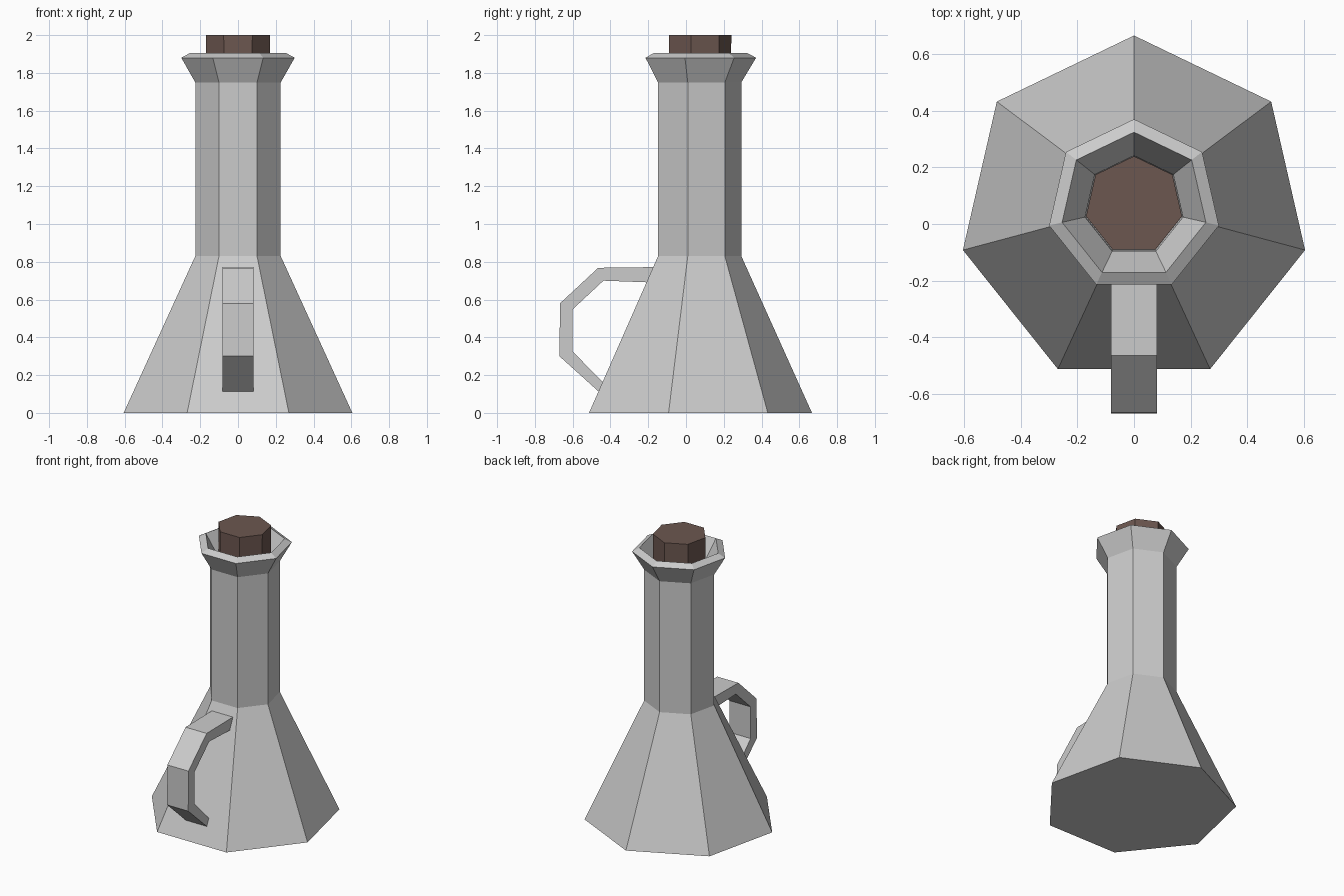
import bpy, bmesh
from math import sin, cos, pi

if "Cube" in bpy.data.objects:
    bpy.data.objects.remove(bpy.data.objects["Cube"])

SIDES = 7


def make_object(name, bm):
    bmesh.ops.recalc_face_normals(bm, faces=bm.faces)
    mesh = bpy.data.meshes.new(name)
    bm.to_mesh(mesh)
    bm.free()
    obj = bpy.data.objects.new(name, mesh)
    bpy.context.collection.objects.link(obj)
    return obj


def skin_rings(name, rings):
    """Bridge consecutive point rings and cap both ends."""
    bm = bmesh.new()
    loops = [[bm.verts.new(p) for p in ring] for ring in rings]
    n = len(loops[0])
    for a, b in zip(loops, loops[1:]):
        for i in range(n):
            j = (i + 1) % n
            bm.faces.new((a[i], a[j], b[j], b[i]))
    bm.faces.new(loops[0])
    bm.faces.new(loops[-1])
    return make_object(name, bm)


def heptagon(r, z, cy):
    """Seven-sided ring with one corner pointing to the back."""
    return [(r * sin(2 * pi * i / SIDES), cy + r * cos(2 * pi * i / SIDES), z)
            for i in range(SIDES)]


# Flask: flared base, straight neck, lip and funnel inside the mouth
profile = [(0.621, 0.0, 0.046), (0.232, 0.83, 0.061), (0.232, 1.75, 0.061),
           (0.308, 1.88, 0.063), (0.261, 1.905, 0.064), (0.178, 1.76, 0.064),
           (0.174, 1.60, 0.064)]
skin_rings("flask_body", [heptagon(*p) for p in profile])

# Stopper
stopper = skin_rings("stopper", [heptagon(0.172, 1.60, 0.064),
                                 heptagon(0.174, 2.0, 0.066)])
brown = bpy.data.materials.new("brown_cork")
brown.diffuse_color = (0.15, 0.095, 0.08, 1)
brown.use_nodes = True
brown.node_tree.nodes["Principled BSDF"].inputs["Base Color"].default_value = brown.diffuse_color
stopper.data.materials.append(brown)

# Handle: flat band following outer and inner side paths (y, z)
outer = [(-0.15, 0.772), (-0.465, 0.768), (-0.667, 0.58), (-0.67, 0.30), (-0.435, 0.088)]
inner = [(-0.17, 0.69), (-0.437, 0.70), (-0.60, 0.548), (-0.60, 0.325), (-0.41, 0.132)]
W = 0.082
skin_rings("handle", [[(-W, *o), (W, *o), (W, *i), (-W, *i)]
                      for o, i in zip(outer, inner)])
